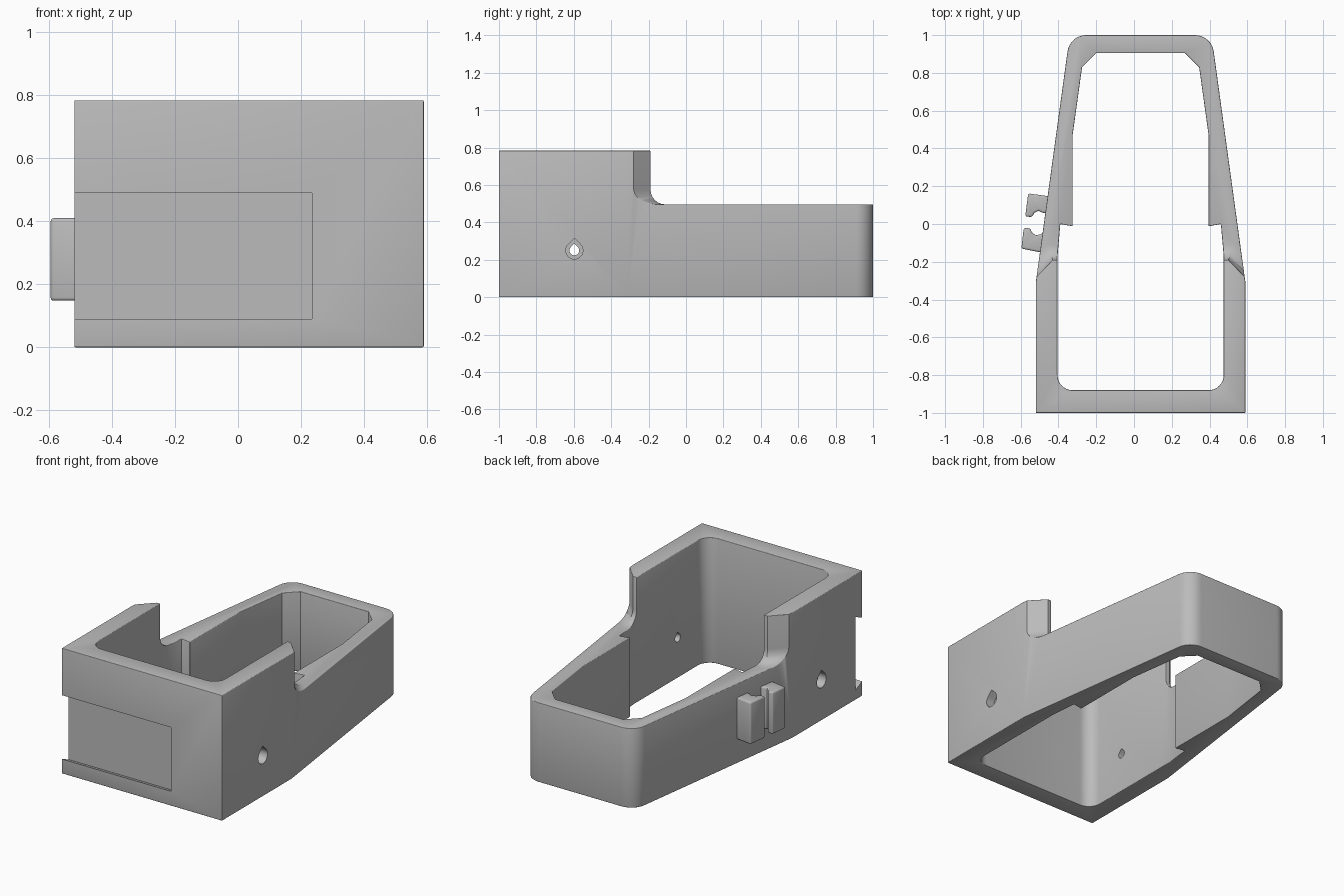
import bpy, bmesh, math
from mathutils import Vector

cube = bpy.data.objects.get("Cube")
if cube:
    bpy.data.objects.remove(cube, do_unlink=True)

CX = 0.035      # centre line of the housing
SOFT = 0.02     # radius of the softened edges

grey = bpy.data.materials.new("plain grey")
grey.use_nodes = True
grey.diffuse_color = (0.5, 0.5, 0.5, 1)
grey.node_tree.nodes["Principled BSDF"].inputs["Base Color"].default_value = (0.5, 0.5, 0.5, 1)


def arc(x, y, r, start, end, n=8):
    angles = [math.radians(start + (end - start) * i / n) for i in range(n + 1)]
    return [(x + r * math.cos(a), y + r * math.sin(a)) for a in angles]


def mirrored(half):
    """Close a right-hand half outline around the centre line."""
    return [(CX + x, y) for x, y in half] + [(CX - x, y) for x, y in reversed(half)]


def prism(name, outline, low, high, axis="z"):
    """Extrude an outline along z, or a (y, z) outline along x."""
    bm = bmesh.new()
    place = (lambda p, t: (p[0], p[1], t)) if axis == "z" else (lambda p, t: (t, p[0], p[1]))
    face = bm.faces.new([bm.verts.new(place(p, low)) for p in outline])
    grown = bmesh.ops.extrude_face_region(bm, geom=[face])["geom"]
    shift = Vector(place((0, 0), high - low))
    bmesh.ops.translate(bm, vec=shift, verts=[g for g in grown if isinstance(g, bmesh.types.BMVert)])
    bmesh.ops.recalc_face_normals(bm, faces=bm.faces)
    mesh = bpy.data.meshes.new(name)
    bm.to_mesh(mesh)
    bm.free()
    mesh.materials.append(grey)
    obj = bpy.data.objects.new(name, mesh)
    bpy.context.collection.objects.link(obj)
    return obj


def apply(obj, mod):
    bpy.context.view_layer.objects.active = obj
    bpy.ops.object.modifier_apply(modifier=mod.name)


def carve(obj, cutter):
    cutter.hide_render = True
    mod = obj.modifiers.new("carve", "BOOLEAN")
    mod.operation, mod.solver, mod.object = "DIFFERENCE", "EXACT", cutter
    apply(obj, mod)
    bpy.data.objects.remove(cutter, do_unlink=True)


def soften(obj, width, limit):
    mod = obj.modifiers.new("soften", "BEVEL")
    mod.width, mod.segments = width, 3
    mod.limit_method, mod.angle_limit = "ANGLE", math.radians(limit)
    apply(obj, mod)


def smooth(obj):
    bpy.ops.object.select_all(action="DESELECT")
    obj.select_set(True)
    bpy.context.view_layer.objects.active = obj
    bpy.ops.object.shade_smooth_by_angle(angle=math.radians(32))


# Housing: straight front, tapered back with round corners
outer = mirrored([(0.555, -1), (0.555, -0.31)] + arc(0.288, 0.9, 0.1, 7, 90))
housing = prism("housing", outer, 0, 0.784)

# Lower rear section, with a cove at the foot of the tall walls
notch = prism("rear_notch_cutter",
              mirrored([(0.465, -0.19), (0.8, -0.54), (0.8, 1.3)]), 0.496, 1.2)
bm = bmesh.new()
bm.from_mesh(notch.data)
foot = [e for e in bm.edges if all(v.co.z < 0.5 for v in e.verts)
        and all(v.co.y < 0 for v in e.verts)]
bmesh.ops.bevel(bm, geom=foot, offset=0.08, segments=6, profile=0.5, affect="EDGES")
bm.to_mesh(notch.data)
bm.free()
carve(housing, notch)

# Open well through the housing, narrower behind the step
inner = mirrored(arc(0.36, -0.8, 0.08, -90, 0)
                 + [(0.44, -0.17), (0.425, 0), (0.36, -0.012), (0.36, 0.47),
                    (0.31, 0.83), (0.235, 0.905)])
carve(housing, prism("well_cutter", inner, -0.2, 1.2))
soften(housing, SOFT, 55)

# Undercut slide slot in the front, open on one side
carve(housing, prism("slot_cutter", [(-1.1, 0.09), (-0.995, 0.09), (-0.93, 0.06),
                                     (-0.93, 0.52), (-0.995, 0.49), (-1.1, 0.49)],
                     -0.8, 0.235, "x"))


# Teardrop screw holes with a wider outer seat
def teardrop(r):
    return arc(-0.597, 0.25, r, 135, 405, 18) + [(-0.597, 0.25 + r * math.sqrt(2))]


carve(housing, prism("hole_cutter", teardrop(0.026), -1, 1, "x"))
for side in (-1, 1):
    ends = sorted((CX + side * 0.5, CX + side * 0.8))
    carve(housing, prism("seat_cutter", teardrop(0.046), *ends, "x"))
smooth(housing)

# Cable clip: two hooked jaws on the tapered side
jaws = {
    "rear_clip_jaw": [(-0.44, 0.145), (-0.56, 0.162), (-0.576, 0.04), (-0.54, 0.037),
                      (-0.527, 0.06), (-0.505, 0.07), (-0.485, 0.06), (-0.44, 0.052)],
    "front_clip_jaw": [(-0.47, -0.155), (-0.596, -0.13), (-0.584, -0.022), (-0.55, -0.022),
                       (-0.54, -0.045), (-0.52, -0.06), (-0.497, -0.055), (-0.46, -0.035)],
}
for name, outline in jaws.items():
    jaw = prism(name, outline, 0.148, 0.41)
    soften(jaw, 0.01, 55)
    smooth(jaw)
